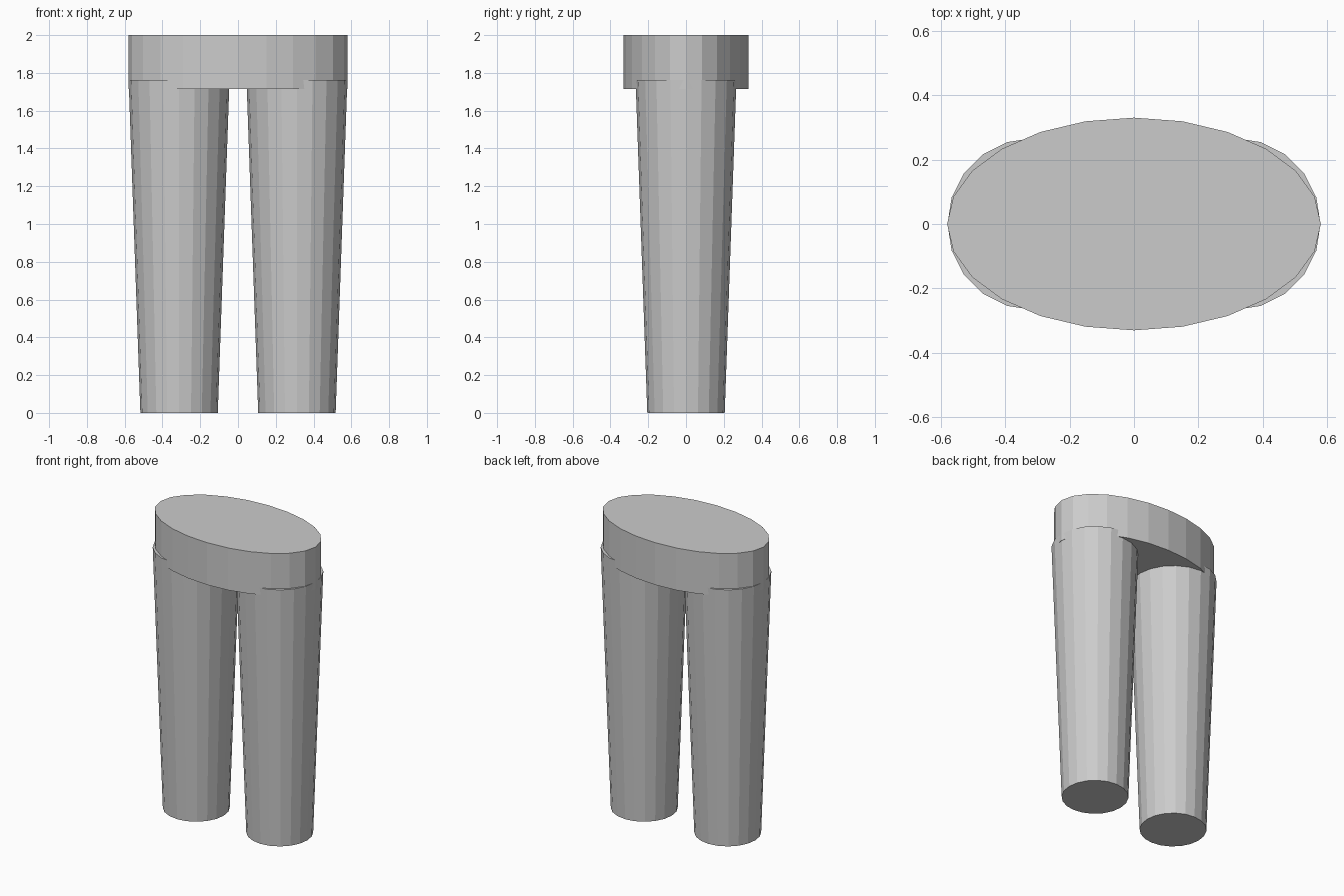
import bpy

if "Cube" in bpy.data.objects:
    bpy.data.objects.remove(bpy.data.objects["Cube"])

grey = bpy.data.materials.new("light grey")
grey.diffuse_color = (0.6, 0.6, 0.6, 1)
grey.use_nodes = True
grey.node_tree.nodes["Principled BSDF"].inputs["Base Color"].default_value = grey.diffuse_color


def tapered_tube(name, sides, r_bottom, r_top, z0, z1, x=0.0, y_scale=1.0):
    """Capped flat-faced cylinder between two heights."""
    bpy.ops.mesh.primitive_cone_add(
        vertices=sides, radius1=r_bottom, radius2=r_top, depth=z1 - z0,
        location=(x, 0, (z0 + z1) / 2))
    ob = bpy.context.object
    ob.name = name
    ob.scale.y = y_scale
    bpy.ops.object.transform_apply(location=False, rotation=False, scale=True)
    ob.data.materials.append(grey)
    return ob


# Oval waist block
tapered_tube("waist", 24, 0.58, 0.58, 1.715, 2.0, y_scale=0.33 / 0.58)

# Pair of legs, wider at the top
for side, sx in (("left", 1), ("right", -1)):
    tapered_tube(side + "_leg", 20, 0.205, 0.267, 0.0, 1.762, x=sx * 0.312)
